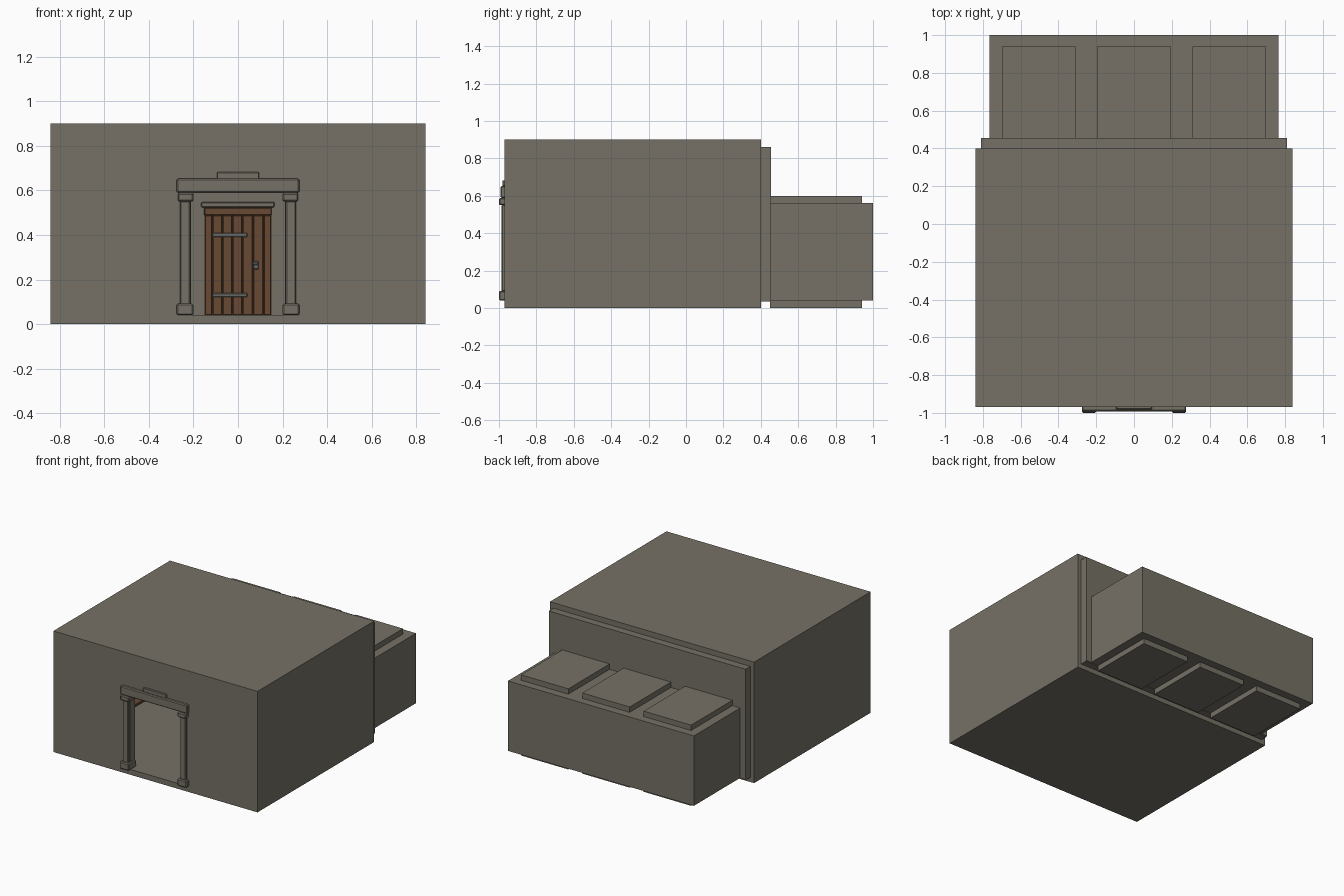
import bpy, bmesh

if "Cube" in bpy.data.objects:
    bpy.data.objects.remove(bpy.data.objects["Cube"])


def material(name, rgb):
    m = bpy.data.materials.new(name)
    m.diffuse_color = (*rgb, 1)
    m.use_nodes = True
    m.node_tree.nodes["Principled BSDF"].inputs["Base Color"].default_value = m.diffuse_color
    return m


STONE = material("warm grey stone", (0.180, 0.165, 0.132))
WOOD = material("brown wood", (0.138, 0.068, 0.033))
IRON = material("grey iron", (0.14, 0.14, 0.125))


def box(name, x0, x1, y0, y1, z0, z1, mat=STONE, bevel=0):
    """Axis-aligned box from its limits, with optional chamfered edges."""
    me = bpy.data.meshes.new(name)
    bm = bmesh.new()
    bmesh.ops.create_cube(bm, size=1)
    for v in bm.verts:
        v.co = ((x0 + x1) / 2 + v.co.x * (x1 - x0),
                (y0 + y1) / 2 + v.co.y * (y1 - y0),
                (z0 + z1) / 2 + v.co.z * (z1 - z0))
    bm.to_mesh(me)
    bm.free()
    me.materials.append(mat)
    ob = bpy.data.objects.new(name, me)
    bpy.context.collection.objects.link(ob)
    if bevel:
        mod = ob.modifiers.new("chamfer", 'BEVEL')
        mod.width = bevel
        mod.segments = 1
    return ob


# Hall: floor, ceiling, side walls and front wall around the entrance
F, C = 0.04, 0.86
box("hall_floor", -0.84, 0.84, -0.97, 0.40, 0, F)
box("hall_ceiling", -0.84, 0.84, -0.97, 0.40, C, 0.90)
for s in (-1, 1):
    a, b = sorted((s * 0.78, s * 0.84))
    box("hall_side_wall", a, b, -0.97, 0.40, F, C)
    a, b = sorted((s * 0.21, s * 0.78))
    box("front_wall", a, b, -0.97, -0.91, F, C)
box("front_wall_over_entrance", -0.21, 0.21, -0.97, -0.91, 0.59, C)

# Entrance surround
for s in (-1, 1):
    def post(name, inner, outer, y0, z0, z1, bev):
        a, b = sorted((s * inner, s * outer))
        box(name, a, b, y0, -0.91, z0, z1, STONE, bev)
    post("pillar_base", 0.20, 0.275, -1.0, F, 0.092, 0.006)
    post("pillar_shaft", 0.214, 0.26, -0.987, 0.088, 0.552, 0.005)
    post("pillar_capital", 0.20, 0.27, -1.0, 0.55, 0.588, 0.006)
box("entrance_lintel", -0.275, 0.275, -0.992, -0.91, 0.588, 0.652, STONE, 0.006)
box("entrance_crown", -0.095, 0.095, -0.982, -0.95, 0.65, 0.682, STONE, 0.004)

# Three cells behind the hall
CELLS = (-0.505, 0.0, 0.505)
H = 0.195
edges = [-0.765]
doors = [-0.81]
for cx in CELLS:
    box("cell_floor", cx - H, cx + H, 0.45, 0.94, 0, F)
    box("cell_ceiling", cx - H, cx + H, 0.45, 0.94, 0.56, 0.60)
    edges += [cx - H, cx + H]
    doors += [cx - 0.15, cx + 0.15]
edges.append(0.765)
doors.append(0.81)
box("cell_back_wall", -0.765, 0.765, 0.94, 1.0, F, 0.56)
for i in range(0, 8, 2):
    box("cell_divider", edges[i], edges[i + 1], 0.455, 0.94, F, 0.56)
    box("hall_back_wall", doors[i], doors[i + 1], 0.40, 0.455, F, C)
box("hall_back_wall_upper", -0.81, 0.81, 0.40, 0.455, 0.52, C)
box("hall_back_sill", -0.81, 0.81, 0.40, 0.45, 0.035, F + 0.002)

# Plank doors with straps and handle
CUTS = (-0.15, -0.115, -0.07, -0.025, 0.02, 0.067, 0.115, 0.15)
for cx in CELLS:
    box("door_backing", cx - 0.15, cx + 0.15, 0.405, 0.425, F, 0.52, WOOD)
    for a, b in zip(CUTS, CUTS[1:]):
        box("door_plank", cx + a + 0.001, cx + b - 0.001, 0.392, 0.41,
            F, 0.488, WOOD, 0.003)
    box("door_top_rail", cx - 0.152, cx + 0.15, 0.385, 0.41, 0.488, 0.522, WOOD, 0.003)
    box("door_lintel", cx - 0.165, cx + 0.163, 0.375, 0.41, 0.524, 0.548, STONE, 0.004)
    for z in (0.13, 0.40):
        box("hinge_strap", cx - 0.115, cx + 0.042, 0.383, 0.395,
            z - 0.009, z + 0.009, IRON, 0.003)
    box("lock_plate", cx + 0.068, cx + 0.092, 0.384, 0.395, 0.246, 0.284, IRON, 0.003)
    box("door_handle", cx + 0.064, cx + 0.09, 0.374, 0.386, 0.266, 0.276, IRON, 0.002)

# Low wooden bench by the left wall
box("bench_seat", -0.775, -0.69, -0.28, 0.02, 0.085, 0.105, WOOD, 0.003)
for y in (-0.26, -0.02):
    box("bench_leg", -0.77, -0.70, y, y + 0.025, F, 0.085, WOOD)
